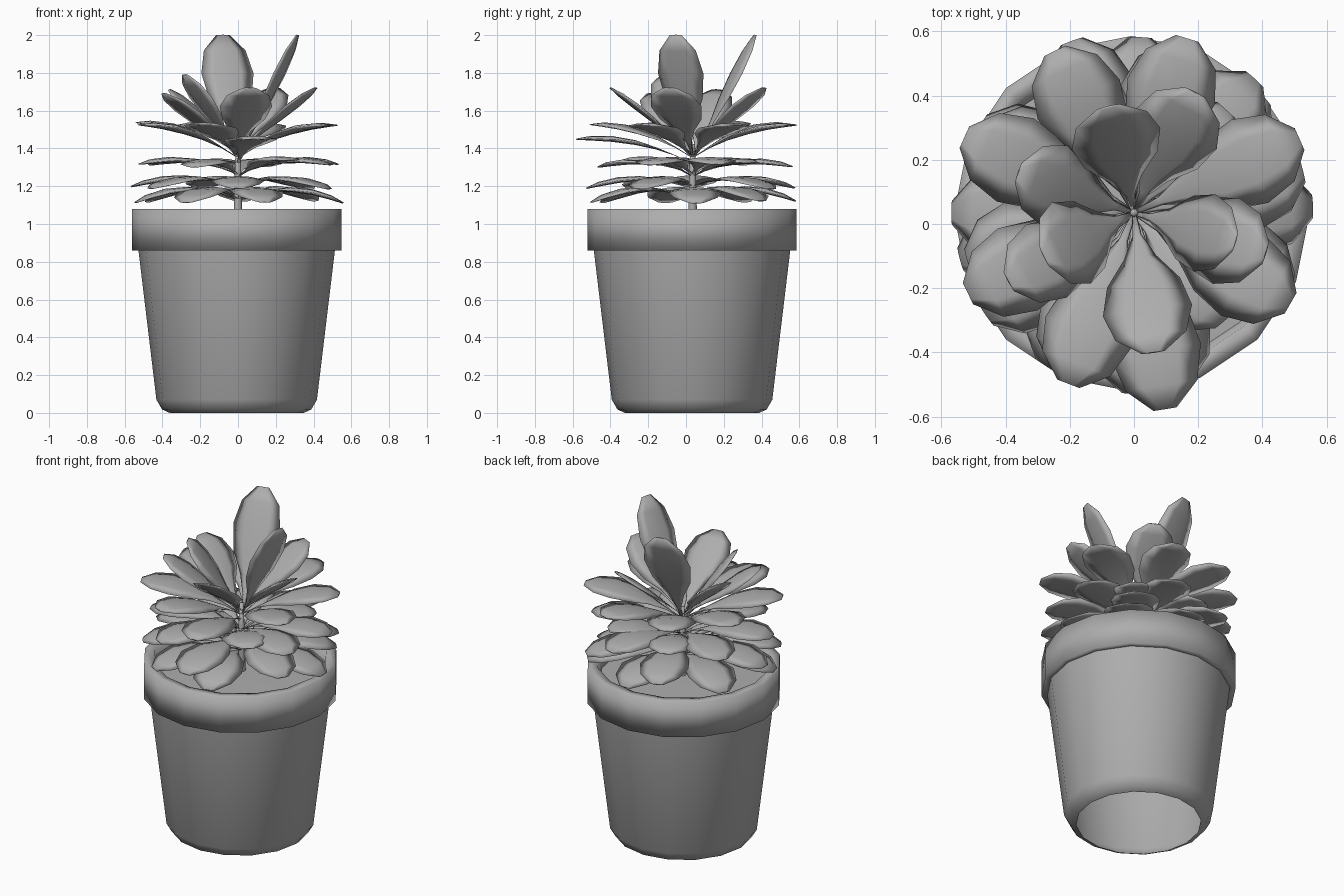
import bpy, bmesh, math, random
from mathutils import Vector

if "Cube" in bpy.data.objects:
    bpy.data.objects.remove(bpy.data.objects["Cube"])

random.seed(4)
CX, CY = 0.0, 0.035

grey = bpy.data.materials.new("mid_grey")
grey.diffuse_color = (0.42, 0.42, 0.42, 1)
grey.use_nodes = True
grey.node_tree.nodes["Principled BSDF"].inputs["Base Color"].default_value = grey.diffuse_color


def finish(name, bm, angle=180):
    bmesh.ops.recalc_face_normals(bm, faces=bm.faces)
    me = bpy.data.meshes.new(name)
    bm.to_mesh(me)
    bm.free()
    me.materials.append(grey)
    ob = bpy.data.objects.new(name, me)
    bpy.context.collection.objects.link(ob)
    bpy.ops.object.select_all(action='DESELECT')
    bpy.context.view_layer.objects.active = ob
    ob.select_set(True)
    bpy.ops.object.shade_smooth_by_angle(angle=math.radians(angle))
    return ob


def lathe(name, profile, sides, cx, cy, caps=()):
    bm = bmesh.new()
    rings = []
    for r, z in profile:
        rings.append([bm.verts.new((cx + r * math.cos(2 * math.pi * i / sides),
                                    cy + r * math.sin(2 * math.pi * i / sides), z))
                      for i in range(sides)])
    for a, b in zip(rings, rings[1:]):
        for i in range(sides):
            j = (i + 1) % sides
            bm.faces.new((a[i], a[j], b[j], b[i]))
    for c in caps:
        bm.faces.new(rings[c])
    return finish(name, bm)


# Pot body with rounded foot and open base, thick rim, soil disc and stem
PX, PY = -0.007, 0.032
lathe("pot_body", [(0.355, 0), (0.395, 0.018), (0.425, 0.07), (0.52, 0.86)], 16, PX, PY)
lathe("pot_rim", [(0.52, 0.86), (0.554, 0.86), (0.554, 1.08), (0.495, 1.08), (0.475, 0.98)],
      16, PX, PY)
lathe("soil", [(0.48, 0.99), (0.2, 1.0)], 16, PX, PY, caps=(-1,))
lathe("stem", [(0.025, 0.98), (0.018, 1.25), (0.012, 1.42)], 8, CX, CY, caps=(-1,))

# Leaf outline: position along the leaf, share of half width
OUTLINE = [(0, .05), (.16, .1), (.32, .36), (.5, .82), (.7, 1), (.88, .8), (1, .26)]
# Leaf cross-section loop: across, share of thickness
SECTION = [(-1, .0), (-.5, .75), (0, 1), (.5, .75), (1, .0), (.5, -.5), (0, -.7), (-.5, -.5)]


def leaf(name, tip, base_z, lift, half=0.142, thick=0.018):
    root = Vector((CX, CY, base_z))
    tip = Vector(tip)
    out = Vector((tip.x - CX, tip.y - CY, 0)).normalized()
    side = Vector((-out.y, out.x, 0))
    mid = (root + tip) / 2 + Vector((0, 0, lift))
    bm = bmesh.new()
    rows = []
    for t, w in OUTLINE:
        p = root * (1 - t) ** 2 + mid * 2 * t * (1 - t) + tip * t * t
        d = ((mid - root) * (1 - t) + (tip - mid) * t).normalized()
        n = d.cross(side)
        rows.append([bm.verts.new(p + side * s * half * w + n * thick * w * h)
                     for s, h in SECTION])
    k = len(SECTION)
    for a, b in zip(rows, rows[1:]):
        for i in range(k):
            j = (i + 1) % k
            bm.faces.new((a[i], a[j], b[j], b[i]))
    bm.faces.new(rows[0])
    bm.faces.new(rows[-1])
    finish(name, bm)


# Upright crown leaves: tip position, base height, lift, half width
crown = [((-.08, .365, 2.0), 1.34, -.01, .142), ((.315, -.055, 2.0), 1.34, -.01, .125),
         ((-.28, -.10, 1.79), 1.38, .0, .14), ((.19, .41, 1.72), 1.37, .02, .14),
         ((.06, -.40, 1.72), 1.37, .02, .14), ((-.36, .16, 1.71), 1.37, .02, .13),
         ((.41, -.09, 1.72), 1.37, .02, .14), ((-.39, -.18, 1.69), 1.36, .02, .13)]
for i, spec in enumerate(crown):
    leaf(f"crown_leaf_{i}", *spec)

# Spreading tiers: tip height, base height, lift, reach, directions in degrees
tiers = [("upper", 1.53, 1.35, .09, .57, (24, 73, 116, 156, 206, 249, 330)),
         ("front", 1.44, 1.32, .09, .625, (279,)),
         ("middle", 1.31, 1.26, .09, .535, (14, 75, 150, 196, 245, 335)),
         ("inner", 1.33, 1.25, .07, .43, (48, 112, 310)),
         ("lower", 1.19, 1.20, .09, .56, (48, 110, 180, 215, 270, 330)),
         ("bottom", 1.12, 1.13, .12, .55, (2, 42, 88, 150, 195, 240, 285))]
for name, z, bz, lift, reach, dirs in tiers:
    for i, deg in enumerate(dirs):
        a = math.radians(deg)
        r = reach + random.uniform(-.01, .01)
        leaf(f"{name}_leaf_{i}", (CX + r * math.cos(a), CY + r * math.sin(a),
                                  z + random.uniform(-.01, .01)), bz, lift)
